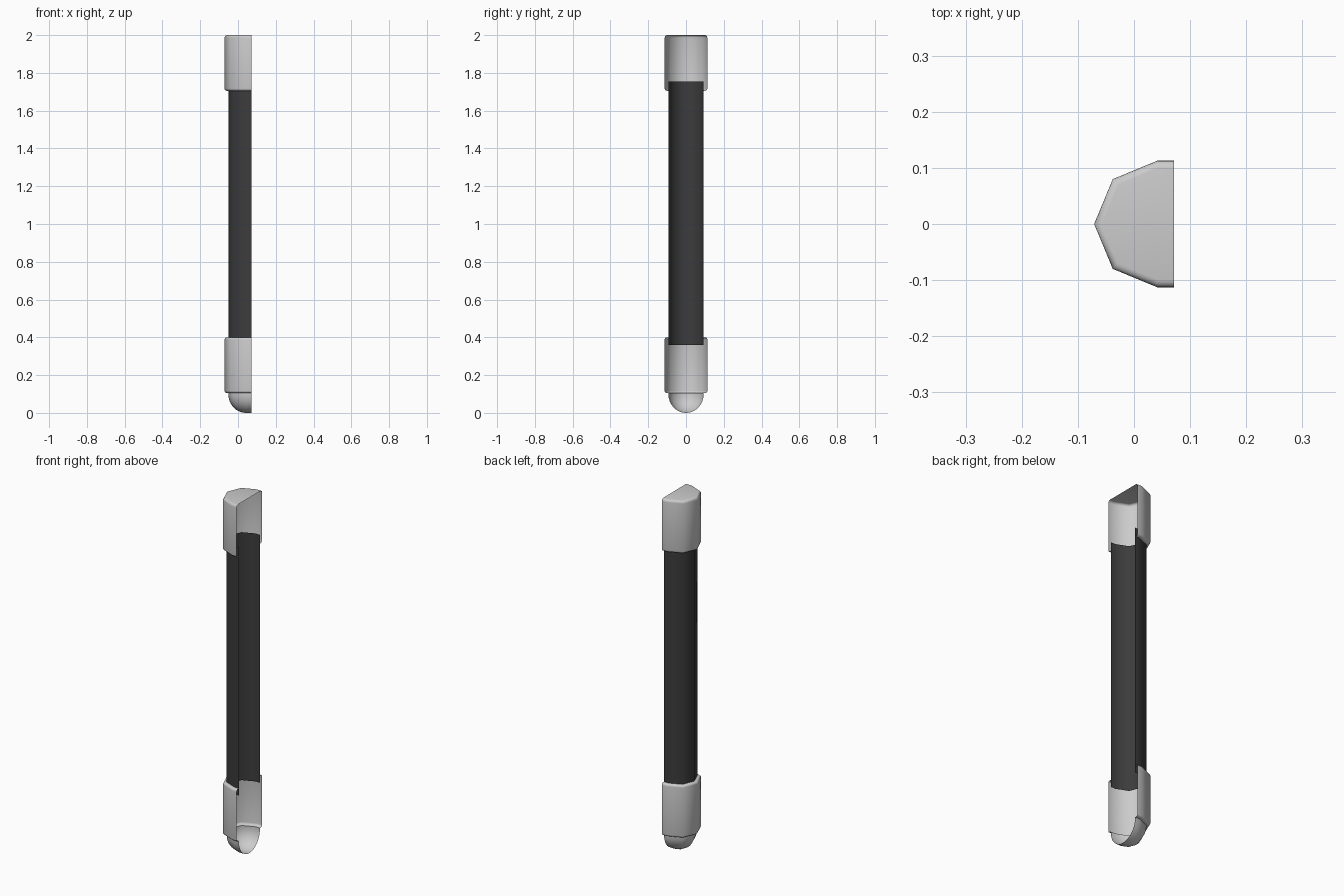
import bpy, bmesh, math

if "Cube" in bpy.data.objects:
    bpy.data.objects.remove(bpy.data.objects["Cube"])

CX, BACK = 0.042, 0.071   # centre of the half octagon, open side


def section(r, z):
    # half octagon with short straight flanks ending at the open side
    pts = [(BACK, r, z)]
    for i in range(5):
        a = math.radians(90 + 45 * i)
        pts.append((CX + r * math.cos(a), r * math.sin(a), z))
    pts.append((BACK, -r, z))
    return pts


def shell(name, profile, close_top=False, color=None, angle=60):
    # loft the section through (radius, height) pairs, bottom to top
    bm = bmesh.new()
    rings = [[bm.verts.new(p) for p in section(r, z)] for r, z in profile]
    for a, b in zip(rings, rings[1:]):
        for i in range(len(a) - 1):
            bm.faces.new((a[i], a[i + 1], b[i + 1], b[i]))
    if close_top:
        bm.faces.new(rings[-1])
    bmesh.ops.remove_doubles(bm, verts=bm.verts, dist=1e-5)
    me = bpy.data.meshes.new(name)
    bm.to_mesh(me)
    bm.free()
    ob = bpy.data.objects.new(name, me)
    bpy.context.collection.objects.link(ob)
    if color:
        mat = bpy.data.materials.new(name + "_colour")
        mat.diffuse_color = color
        mat.use_nodes = True
        mat.node_tree.nodes["Principled BSDF"].inputs["Base Color"].default_value = mat.diffuse_color
        me.materials.append(mat)
    bpy.ops.object.select_all(action='DESELECT')
    ob.select_set(True)
    bpy.context.view_layer.objects.active = ob
    bpy.ops.object.shade_smooth_by_angle(angle=math.radians(angle))
    return ob


def fillet(r, z, size, up):
    # rounded corner from the wall inwards, up or down
    out = []
    for i in range(5):
        a = math.radians(22.5 * i)
        out.append((r - size + size * math.cos(a),
                    z + up * (size * math.sin(a) - size)))
    return out if up > 0 else out[::-1]


R, IN = 0.113, 0.0935

# dark half tube
shell("dark_shaft", [(IN, 0.36), (IN, 1.755)], color=(0.045, 0.045, 0.045, 1))

# upper sleeve with closed top
shell("upper_cap", [(IN, 1.705)] + fillet(R, 1.705, 0.012, -1)
      + fillet(R, 2.0, 0.014, 1), close_top=True)

# lower sleeve, both rims turned in
shell("lower_sleeve", [(IN, 0.105)] + fillet(R, 0.105, 0.012, -1)
      + fillet(R, 0.4, 0.012, 1) + [(IN, 0.4)])

# rounded foot
N = 8
dome = [(IN * math.sin(math.pi / 2 * i / N),
         0.1 - 0.1 * math.cos(math.pi / 2 * i / N)) for i in range(N + 1)]
shell("rounded_tip", dome + [(IN, 0.105)])
